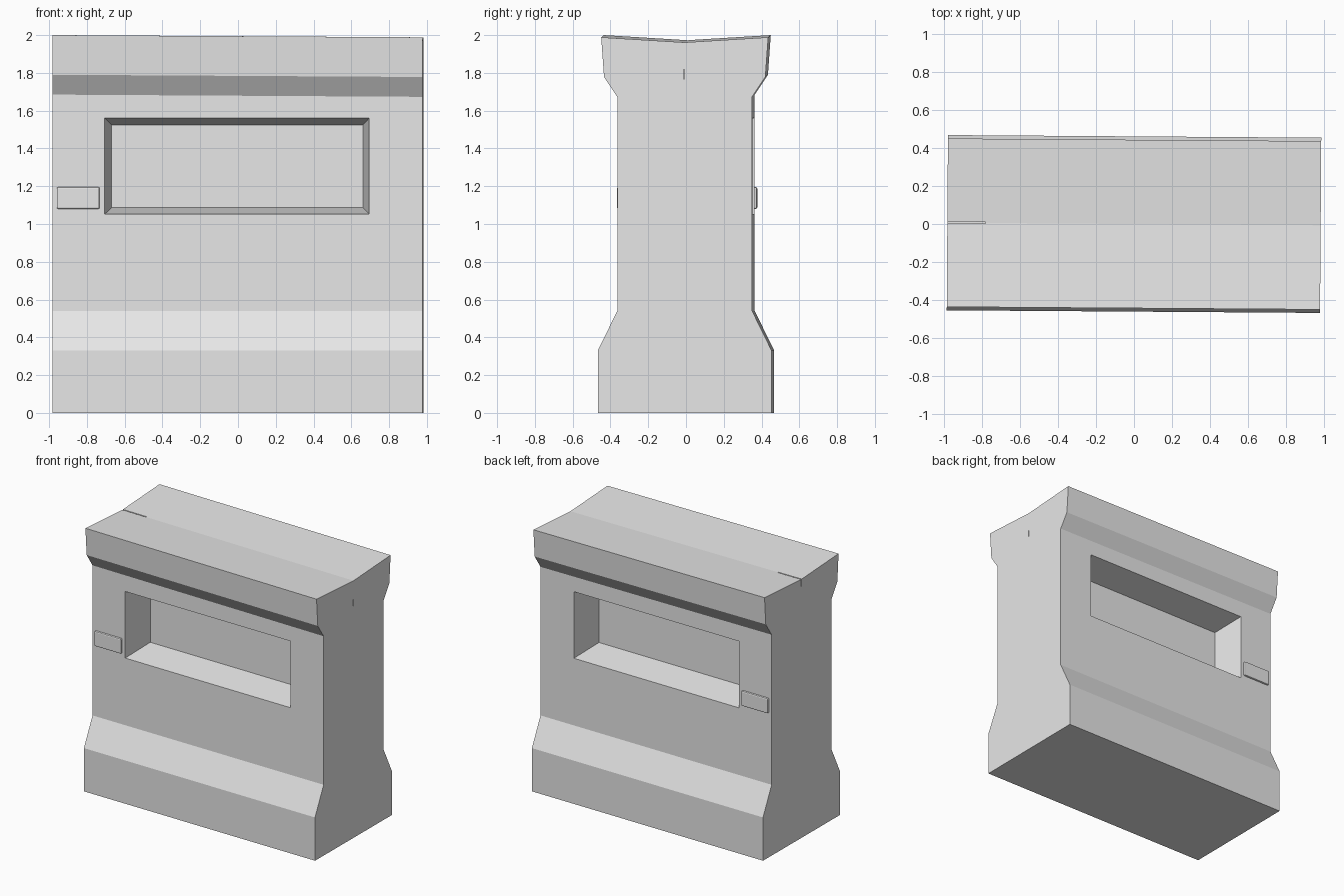
import bpy, bmesh

if "Cube" in bpy.data.objects:
    bpy.data.objects.remove(bpy.data.objects["Cube"])

grey = bpy.data.materials.new("light grey")
grey.diffuse_color = (0.8, 0.8, 0.8, 1)
grey.use_nodes = True
grey.node_tree.nodes["Principled BSDF"].inputs["Base Color"].default_value = grey.diffuse_color


def lean(v):
    """Slight twist of the block, with the cap dipping towards the right."""
    x, y, z = v
    dip = 0.006 * (x + 0.98) if z > 1.6 else 0
    return (x + 0.007 * y, y - 0.007 * x, z - dip)


def make(name, bm):
    for v in bm.verts:
        v.co = lean(v.co)
    bmesh.ops.recalc_face_normals(bm, faces=bm.faces)
    mesh = bpy.data.meshes.new(name)
    bm.to_mesh(mesh)
    bm.free()
    mesh.materials.append(grey)
    ob = bpy.data.objects.new(name, mesh)
    bpy.context.collection.objects.link(ob)
    return ob


def loft(rings):
    """Closed solid between two matching rings of points."""
    bm = bmesh.new()
    a, b = [[bm.verts.new(p) for p in ring] for ring in rings]
    bm.faces.new(a)
    bm.faces.new(b[::-1])
    n = len(a)
    for i in range(n):
        j = (i + 1) % n
        bm.faces.new((a[i], b[i], b[j], a[j]))
    return bm


def rect(x0, x1, z0, z1, y):
    return [(x0, y, z0), (x1, y, z0), (x1, y, z1), (x0, y, z1)]


def box(x0, x1, y0, y1, z0, z1):
    return loft([rect(x0, x1, z0, z1, y) for y in (y0, y1)])


# Block: waisted profile with a shallow valley along the top
half = [(0.46, 0), (0.46, 0.33), (0.357, 0.54), (0.357, 1.685),
        (0.427, 1.79), (0.442, 2.0)]
profile = half + [(0, 1.973)] + [(-y, z) for y, z in reversed(half)]
body = make("barrier_body", loft([[(x, y, z) for y, z in profile]
                                  for x in (-0.98, 0.98)]))

# Tapered window recesses on both faces
cutters = []
for side, s in (("front", -1), ("back", 1)):
    g = 0.007
    outer = rect(-0.703 - g, 0.697 + g, 1.052 - g, 1.56 + g, s * 0.407)
    inner = rect(-0.668, 0.662, 1.087, 1.525, s * 0.107)
    cutters.append(make(side + "_recess_cutter", loft([outer, inner])))

# Thin slits in the top valley and in the right end
cutters.append(make("top_slit_cutter", box(-1.1, -0.78, -0.002, 0.006, 1.92, 2.1)))
cutters.append(make("end_slit_cutter", box(0.97, 1.1, -0.007, -0.001, 1.78, 1.83)))

for c in cutters:
    mod = body.modifiers.new(c.name, 'BOOLEAN')
    mod.operation = 'DIFFERENCE'
    mod.solver = 'EXACT'
    mod.object = c
bpy.context.view_layer.update()
cut_mesh = bpy.data.meshes.new_from_object(
    body.evaluated_get(bpy.context.evaluated_depsgraph_get()))
body.modifiers.clear()
body.data = cut_mesh
for c in cutters:
    bpy.data.objects.remove(c)

# Small raised plates beside each recess
for side, s in (("front", -1), ("back", 1)):
    y0, y1 = sorted((s * 0.33, s * 0.371))
    plate = make(side + "_plate", box(-0.957, -0.73, y0, y1, 1.08, 1.195))
    bev = plate.modifiers.new("soft edges", 'BEVEL')
    bev.width = 0.008
    bev.segments = 2
